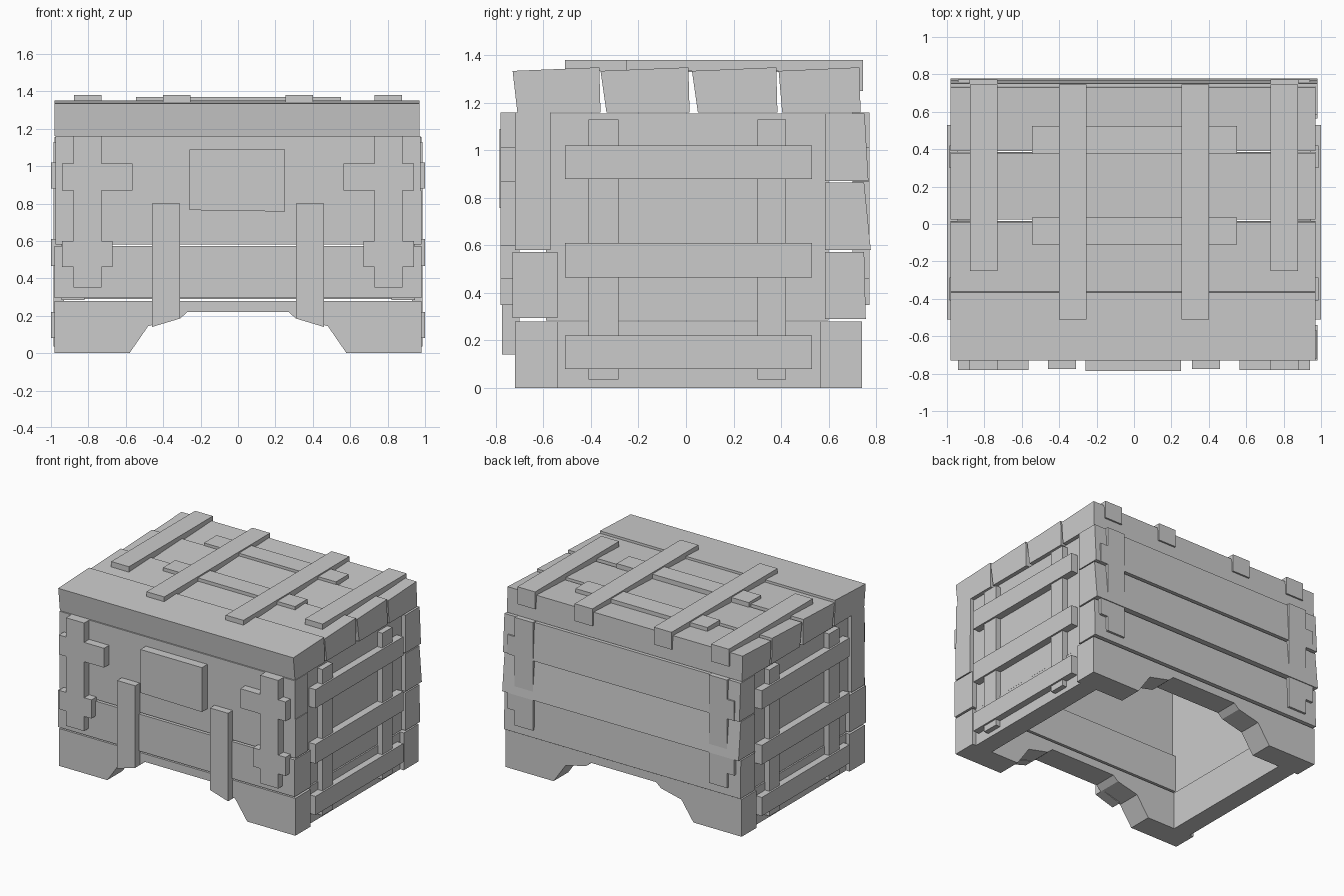
import bpy, bmesh

cube = bpy.data.objects.get("Cube")
if cube:
    bpy.data.objects.remove(cube, do_unlink=True)

GREY = (0.6, 0.6, 0.6, 1)
mat = bpy.data.materials.new("plain_grey")
mat.use_nodes = True
mat.diffuse_color = GREY
mat.node_tree.nodes["Principled BSDF"].inputs["Base Color"].default_value = GREY


def prism(name, axis, profile, lo, hi):
    """Extrude a flat profile along an axis from lo to hi."""
    place = {"x": lambda a, b, t: (t, a, b),
             "y": lambda a, b, t: (a, t, b),
             "z": lambda a, b, t: (a, b, t)}[axis]
    bm = bmesh.new()
    ends = [[bm.verts.new(place(a, b, t)) for a, b in profile] for t in (lo, hi)]
    for ring in ends:
        bm.faces.new(ring)
    count = len(profile)
    for i in range(count):
        j = (i + 1) % count
        bm.faces.new((ends[0][i], ends[0][j], ends[1][j], ends[1][i]))
    bmesh.ops.recalc_face_normals(bm, faces=bm.faces)
    mesh = bpy.data.meshes.new(name)
    bm.to_mesh(mesh)
    bm.free()
    mesh.materials.append(mat)
    obj = bpy.data.objects.new(name, mesh)
    bpy.context.collection.objects.link(obj)
    return obj


def box(name, x, y, z):
    rect = [(x[0], y[0]), (x[1], y[0]), (x[1], y[1]), (x[0], y[1])]
    return prism(name, "z", rect, *z)


def flip(points, side):
    return [(side * a, b) for a, b in points]


# Arched base boards, front and back
half_arch = [(0.27, 0.22), (0.31, 0.185), (0.48, 0.145), (0.58, 0), (0.98, 0), (0.98, 0.28)]
base = half_arch + flip(half_arch[::-1], -1)
prism("front_base_board", "y", base, -0.72, -0.54)
prism("back_base_board", "y", base, 0.565, 0.74)

# Front planks
box("front_lower_plank", (-0.98, 0.98), (-0.73, -0.54), (0.295, 0.572))
box("front_middle_plank", (-0.975, 0.98), (-0.72, -0.57), (0.58, 0.87))
box("front_upper_plank", (-0.975, 0.975), (-0.72, -0.57), (0.87, 1.16))

# Back planks, each leaning outwards toward its lower edge
for name, low, high, y_low, y_high in (
        ("back_lower_plank", 0.29, 0.572, 0.757, 0.75),
        ("back_middle_plank", 0.582, 0.865, 0.778, 0.75),
        ("back_upper_plank", 0.872, 1.155, 0.768, 0.752)):
    prism(name, "x", [(0.585, low), (y_low, low), (y_high, high), (0.585, high)], -0.98, 0.98)

# Corner brackets and front straps
front_bracket = [(0.73, 0.35), (0.88, 0.35), (0.88, 0.46), (0.94, 0.46), (0.94, 0.60),
                 (0.88, 0.60), (0.88, 0.87), (0.94, 0.87), (0.94, 1.015), (0.88, 1.015),
                 (0.88, 1.16), (0.73, 1.16), (0.73, 1.015), (0.565, 1.015), (0.565, 0.87),
                 (0.73, 0.87), (0.73, 0.60), (0.67, 0.60), (0.67, 0.46), (0.73, 0.46)]
back_bracket = front_bracket[:12]
strap = [(0.31, 0.185), (0.46, 0.14), (0.46, 0.80), (0.31, 0.80)]

for side, label in ((1, "left"), (-1, "right")):
    prism(label + "_front_bracket", "y", flip(front_bracket, side), -0.78, -0.70)
    prism(label + "_back_bracket", "y", flip(back_bracket, side), 0.70, 0.772)
    prism(label + "_front_strap", "y", flip(strap, side), -0.775, -0.70)

    # Recessed side walls
    def span(inner, outer):
        return sorted((side * inner, side * outer))
    box(label + "_side_base_board", span(0.81, 0.95), (-0.56, 0.58), (0, 0.28))
    box(label + "_side_panel", span(0.82, 0.945), (-0.59, 0.60), (0.285, 1.155))

    # Lattice of slats on the side
    for i, y in enumerate(((-0.41, -0.285), (0.30, 0.42))):
        box(f"{label}_upright_slat_{i + 1}", span(0.93, 0.987), y, (0.035, 1.13))
    for i, z in enumerate(((0.08, 0.22), (0.465, 0.61), (0.88, 1.02))):
        box(f"{label}_cross_slat_{i + 1}", span(0.94, 1.0), (-0.51, 0.53), z)

# Front plate
prism("front_plate", "y", [(-0.26, 0.765), (0.25, 0.757), (0.25, 1.09), (-0.26, 1.09)], -0.785, -0.70)

# Lid boards, slightly tilted
for i, (start, end, shift) in enumerate(((-0.73, -0.365, 0.02), (-0.36, 0.01, 0.025),
                                         (0.025, 0.38, 0.025), (0.39, 0.73, 0.015))):
    profile = [(start + shift, 1.16), (end + 0.005, 1.16), (end, 1.35), (start, 1.335)]
    prism(f"lid_board_{i + 1}", "x", profile, -0.98, 0.97)

# Lid straps folded over the back edge, and cross battens
for side, label in ((1, "left"), (-1, "right")):
    for name, inner, front in (("inner", 0.255, -0.51), ("outer", 0.73, -0.25)):
        hook = [(front, 1.335), (0.71, 1.335), (0.71, 1.25), (0.745, 1.25), (0.745, 1.38), (front, 1.38)]
        prism(f"{label}_{name}_lid_strap", "x", hook, side * inner, side * (inner + 0.147))
for i, y in enumerate(((-0.11, 0.035), (0.375, 0.525))):
    box(f"lid_batten_{i + 1}", (-0.545, 0.55), y, (1.33, 1.37))
